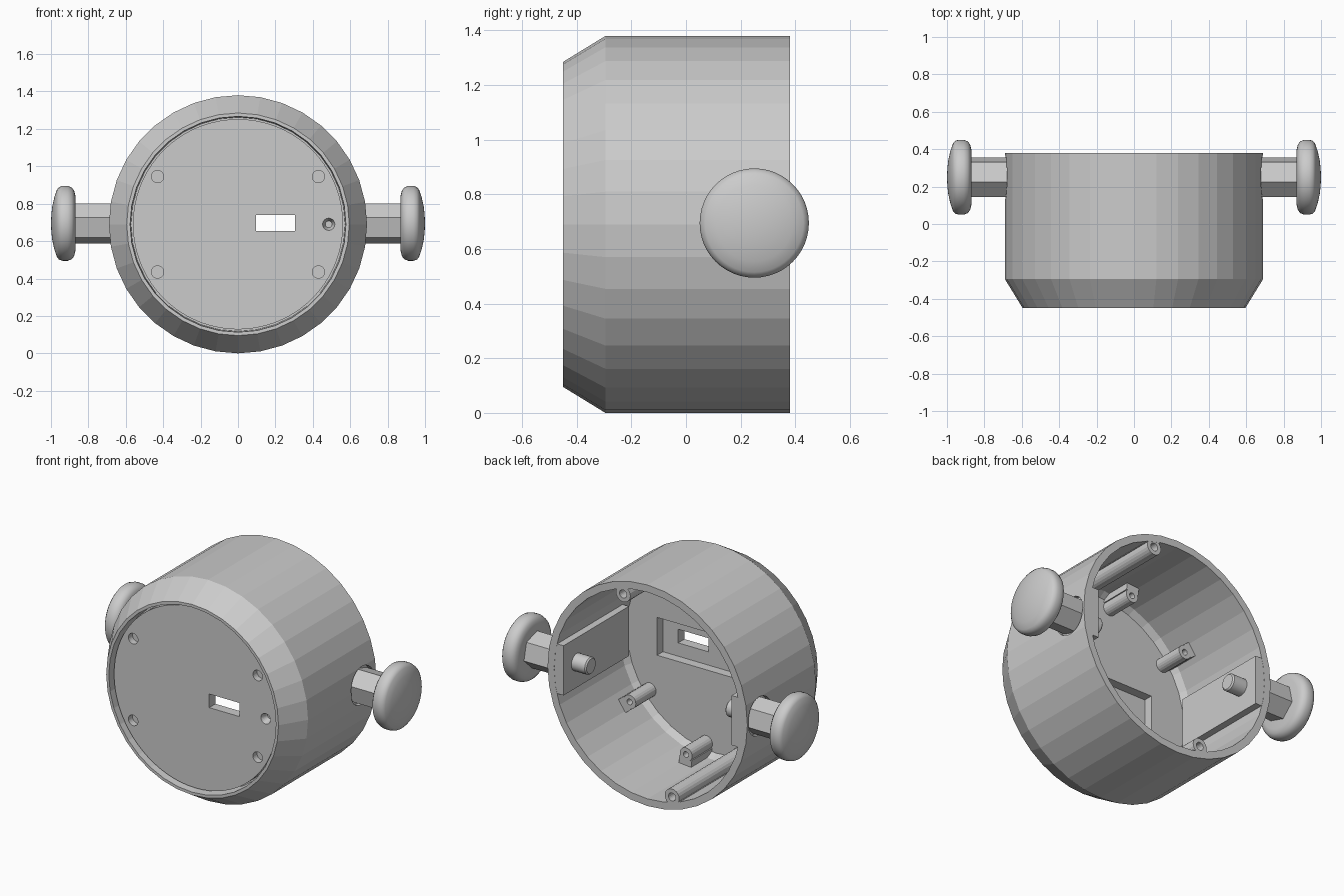
import bpy, bmesh, math
from mathutils import Vector

if "Cube" in bpy.data.objects:
    bpy.data.objects.remove(bpy.data.objects["Cube"])

CZ = 0.69   # height of the main axis


def lathe(name, pts, segs, axis='y', loc=(0, 0, CZ), phase=0.0, smooth=False, closed=False):
    """Revolve (radius, along-axis) points around the x or y axis."""
    bm = bmesh.new()
    rings = []
    for r, a in pts:
        ring = []
        for i in range(1 if r == 0 else segs):
            t = phase + 2 * math.pi * i / segs
            c, s = r * math.cos(t), r * math.sin(t)
            p = Vector((c, a, s)) if axis == 'y' else Vector((a, c, s))
            ring.append(bm.verts.new(p + Vector(loc)))
        rings.append(ring)
    pairs = list(zip(rings, rings[1:]))
    if closed:
        pairs.append((rings[-1], rings[0]))
    for A, B in pairs:
        for i in range(segs):
            j = (i + 1) % segs
            if len(A) == 1:
                bm.faces.new((A[0], B[i], B[j]))
            elif len(B) == 1:
                bm.faces.new((A[i], A[j], B[0]))
            else:
                bm.faces.new((A[i], A[j], B[j], B[i]))
    return finish(name, bm, smooth)


def box(name, lo, hi, spin=0.0):
    """Box given by two corners (z relative to the axis), turned about the y axis."""
    bm = bmesh.new()
    bmesh.ops.create_cube(bm, size=1)
    for v in bm.verts:
        p = [(lo[k] + hi[k]) / 2 + v.co[k] * (hi[k] - lo[k]) for k in range(3)]
        c, s = math.cos(spin), math.sin(spin)
        v.co = (p[0] * c - p[2] * s, p[1], p[0] * s + p[2] * c + CZ)
    return finish(name, bm)


def finish(name, bm, smooth=False):
    bmesh.ops.recalc_face_normals(bm, faces=bm.faces)
    me = bpy.data.meshes.new(name)
    bm.to_mesh(me)
    bm.free()
    ob = bpy.data.objects.new(name, me)
    bpy.context.collection.objects.link(ob)
    if smooth:
        bpy.context.view_layer.objects.active = ob
        ob.select_set(True)
        bpy.ops.object.shade_smooth_by_angle(angle=math.radians(35))
        ob.select_set(False)
    return ob


def cut(ob, cutter):
    m = ob.modifiers.new("cut", 'BOOLEAN')
    m.operation = 'DIFFERENCE'
    m.solver = 'EXACT'
    m.object = cutter
    cutter.hide_render = True
    cutter.hide_set(True)


# Housing shell: open at the back, chamfered front with a seat for the face plate
body = lathe("housing", [(0, -0.36), (0.572, -0.36), (0.577, -0.45), (0.595, -0.45),
                         (0.69, -0.295), (0.69, 0.38), (0.645, 0.38), (0.645, -0.26),
                         (0.62, -0.30), (0, -0.30)], 36)
cut(body, box("pocket_cutter", (-0.38, -0.40, -0.118), (0.41, -0.25, 0.118)))

# Face plate with window, four blind holes and one tapered hole
plate = lathe("face_plate", [(0, -0.42), (0.562, -0.42), (0.562, -0.358), (0, -0.358)], 72)
cut(plate, box("window_cutter", (0.095, -0.5, -0.035), (0.305, -0.3, 0.05)))
for sx in (-1, 1):
    for sz in (-1, 1):
        cut(plate, lathe("hole_cutter", [(0, -0.5), (0.033, -0.5), (0.033, -0.38), (0, -0.38)],
                         24, loc=(sx * 0.43, 0, CZ + sz * 0.255)))
cut(plate, lathe("taper_cutter", [(0, -0.43), (0.036, -0.43), (0.018, -0.375), (0, -0.375)],
                 24, loc=(0.485, 0, CZ)))


# Screw posts inside, each joined to the wall by a web
def post(name, angle, radius, y_end, rad, hole, web):
    t = math.radians(angle)
    lathe(name, [(0, -0.302), (rad, -0.302), (rad, y_end), (hole, y_end),
                 (hole, y_end - 0.12), (0, y_end - 0.12)], 20,
          loc=(radius * math.cos(t), 0, CZ + radius * math.sin(t)))
    box(name + "_web", (radius + hole + 0.004, -0.302, -web), (0.66, y_end - 0.001, web), t)


for a in (74, 254):
    post("rim_screw_post", a, 0.612, 0.379, 0.05, 0.025, 0.048)
for a in (-37, -83, 97, 143):
    post("board_screw_post", a, 0.575, -0.10, 0.043, 0.018, 0.043)

# Side blocks, hexagonal stems, inner pins and rounded knobs on both sides
KNOB = [(0, 0.87), (0.15, 0.87), (0.175, 0.876), (0.192, 0.889), (0.2, 0.91), (0.2, 0.938),
        (0.194, 0.957), (0.18, 0.968), (0.14, 0.982), (0.09, 0.993), (0.045, 0.998), (0, 1.0)]
for s, side in ((1, "right"), (-1, "left")):
    at = (0, 0.25, 0.695)
    xs = sorted((s * 0.58, s * 0.652))
    box(side + "_block", (xs[0], -0.265, -0.155), (xs[1], 0.379, 0.155))
    cut(body, lathe("stem_hole_cutter", [(0, s * 0.656), (0.118, s * 0.656),
                                         (0.118, s * 0.8), (0, s * 0.8)], 32, 'x', at))
    lathe(side + "_stem", [(0, s * 0.62), (0.11, s * 0.62), (0.11, s * 0.88), (0, s * 0.88)],
          6, 'x', at, phase=math.radians(103))
    lathe(side + "_pin", [(0, s * 0.48), (0.045, s * 0.48), (0.053, s * 0.488),
                          (0.053, s * 0.63), (0, s * 0.63)], 24, 'x', at, smooth=True)
    lathe(side + "_knob", [(r, s * a) for r, a in KNOB], 48, 'x', at, smooth=True)
